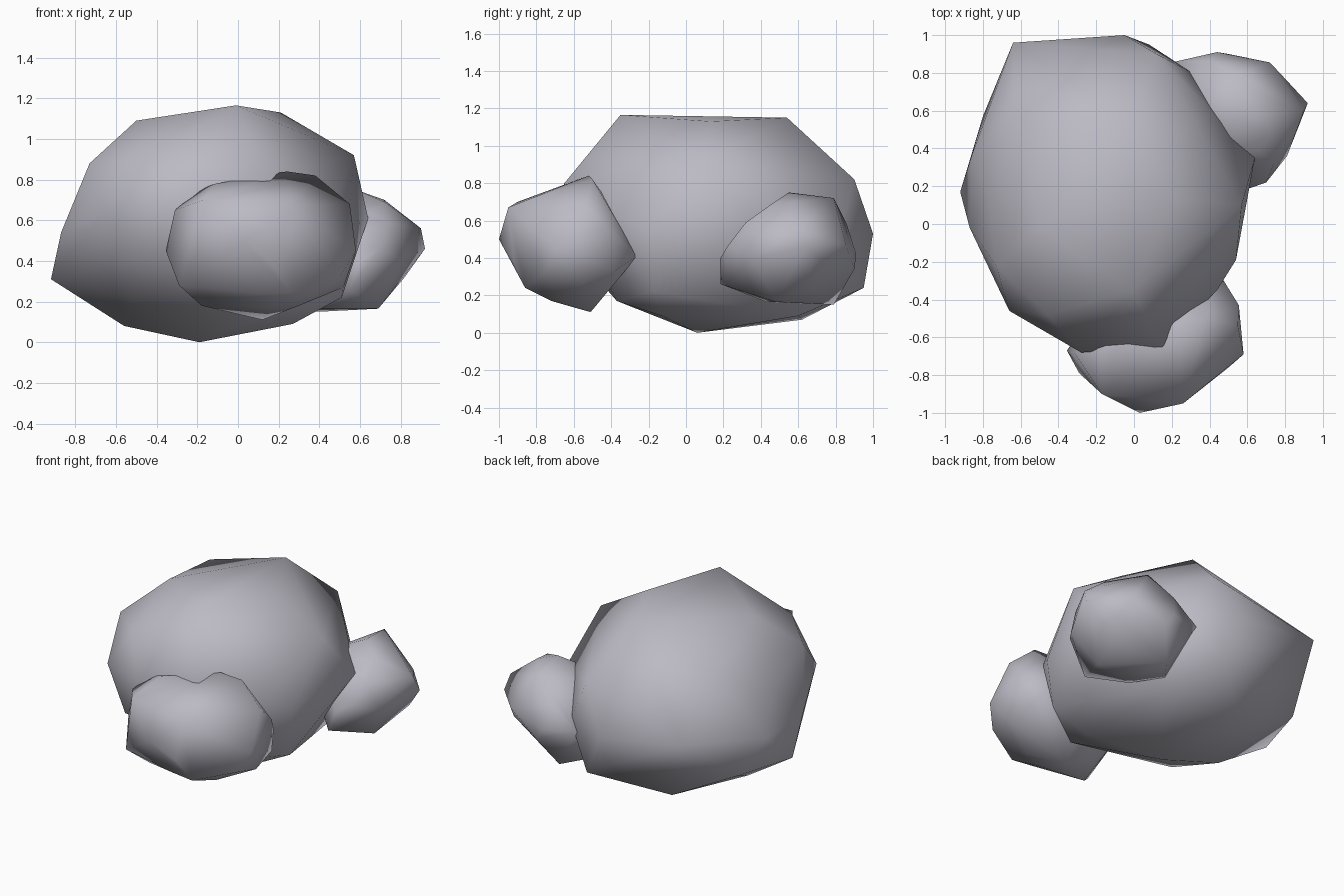
import bpy, bmesh, math
from mathutils import Vector

stone = bpy.data.materials.new("grey stone")
stone.diffuse_color = (0.50, 0.49, 0.55, 1)


def rock(name, corners, centre, radii):
    """Faceted boulder: hull of its corners and a low-poly ellipsoid core."""
    bm = bmesh.new()
    for c in corners:
        bm.verts.new(c)
    for lat, n, turn in ((-0.85, 6, 0.5), (-0.3, 9, 0), (0.3, 9, 0.5), (0.85, 6, 0)):
        for i in range(n):
            a = 2 * math.pi * (i + turn) / n
            d = Vector((math.cos(a) * math.cos(lat), math.sin(a) * math.cos(lat), math.sin(lat)))
            bm.verts.new([centre[k] + d[k] * radii[k] for k in range(3)])
    bmesh.ops.convex_hull(bm, input=bm.verts[:])
    loose = [v for v in bm.verts if not v.link_faces]
    bmesh.ops.delete(bm, geom=loose, context='VERTS')
    bmesh.ops.recalc_face_normals(bm, faces=bm.faces[:])
    for f in bm.faces:
        f.smooth = True
    mesh = bpy.data.meshes.new(name)
    bm.to_mesh(mesh)
    bm.free()
    mesh.materials.append(stone)
    ob = bpy.data.objects.new(name, mesh)
    bpy.context.collection.objects.link(ob)
    return ob


# Large boulder: crown, flanks, then underside
rock("large_boulder", [
    (-0.01, -0.35, 1.165), (-0.02, 0.54, 1.15), (0.21, 0.13, 1.13),
    (-0.50, -0.02, 1.09), (-0.63, 0.60, 0.95), (-0.46, -0.48, 0.92),
    (-0.73, -0.22, 0.88), (0.57, 0.10, 0.92), (0.12, 0.90, 0.82),
    (-0.64, 0.96, 0.62), (-0.05, 1.0, 0.53), (0.31, 0.80, 0.48),
    (0.64, 0.35, 0.61), (0.54, -0.19, 0.55), (0.44, -0.35, 0.62),
    (0.15, -0.65, 0.80), (-0.28, -0.68, 0.70), (-0.66, -0.46, 0.64),
    (-0.87, -0.02, 0.54), (-0.86, 0.36, 0.50), (-0.92, 0.17, 0.31),
    (-0.80, 0.57, 0.31), (0.08, 0.95, 0.24), (0.51, -0.17, 0.22),
    (-0.45, -0.57, 0.40), (0.20, -0.37, 0.17), (0.27, -0.13, 0.09),
    (0.27, 0.60, 0.09), (-0.33, 0.62, 0.07), (-0.56, 0.14, 0.08),
    (-0.53, -0.27, 0.22), (-0.19, 0.06, 0.0),
], (-0.14, 0.17, 0.58), (0.66, 0.72, 0.50))

# Front small boulder
rock("front_boulder", [
    (0.24, -0.52, 0.84), (0.38, -0.50, 0.82), (-0.11, -0.67, 0.78),
    (-0.19, -0.62, 0.75), (0.55, -0.54, 0.68), (0.555, -0.43, 0.57),
    (-0.31, -0.69, 0.65), (-0.17, -0.90, 0.70), (0.26, -0.95, 0.67),
    (0.03, -1.0, 0.50), (0.58, -0.69, 0.45), (-0.355, -0.67, 0.45),
    (-0.29, -0.79, 0.28), (0.45, -0.26, 0.41), (0.52, -0.38, 0.33),
    (0.52, -0.55, 0.27), (0.50, -0.76, 0.32), (0.26, -0.86, 0.24),
    (0.30, -0.66, 0.18), (0.17, -0.72, 0.17), (-0.18, -0.69, 0.18),
    (0.12, -0.51, 0.11),
], (0.11, -0.62, 0.47), (0.40, 0.32, 0.31))

# Side small boulder
rock("side_boulder", [
    (0.58, 0.55, 0.75), (0.55, 0.79, 0.72), (0.72, 0.58, 0.70),
    (0.72, 0.46, 0.69), (0.74, 0.32, 0.59), (0.40, 0.86, 0.58),
    (0.90, 0.60, 0.56), (0.92, 0.64, 0.46), (0.72, 0.855, 0.47),
    (0.44, 0.91, 0.42), (0.22, 0.86, 0.44), (0.70, 0.22, 0.46),
    (0.81, 0.36, 0.40), (0.82, 0.67, 0.32), (0.50, 0.90, 0.34),
    (0.55, 0.185, 0.26), (0.60, 0.185, 0.40), (0.69, 0.48, 0.165),
    (0.40, 0.43, 0.165), (0.28, 0.63, 0.16), (0.40, 0.79, 0.15),
], (0.55, 0.56, 0.44), (0.30, 0.31, 0.26))
